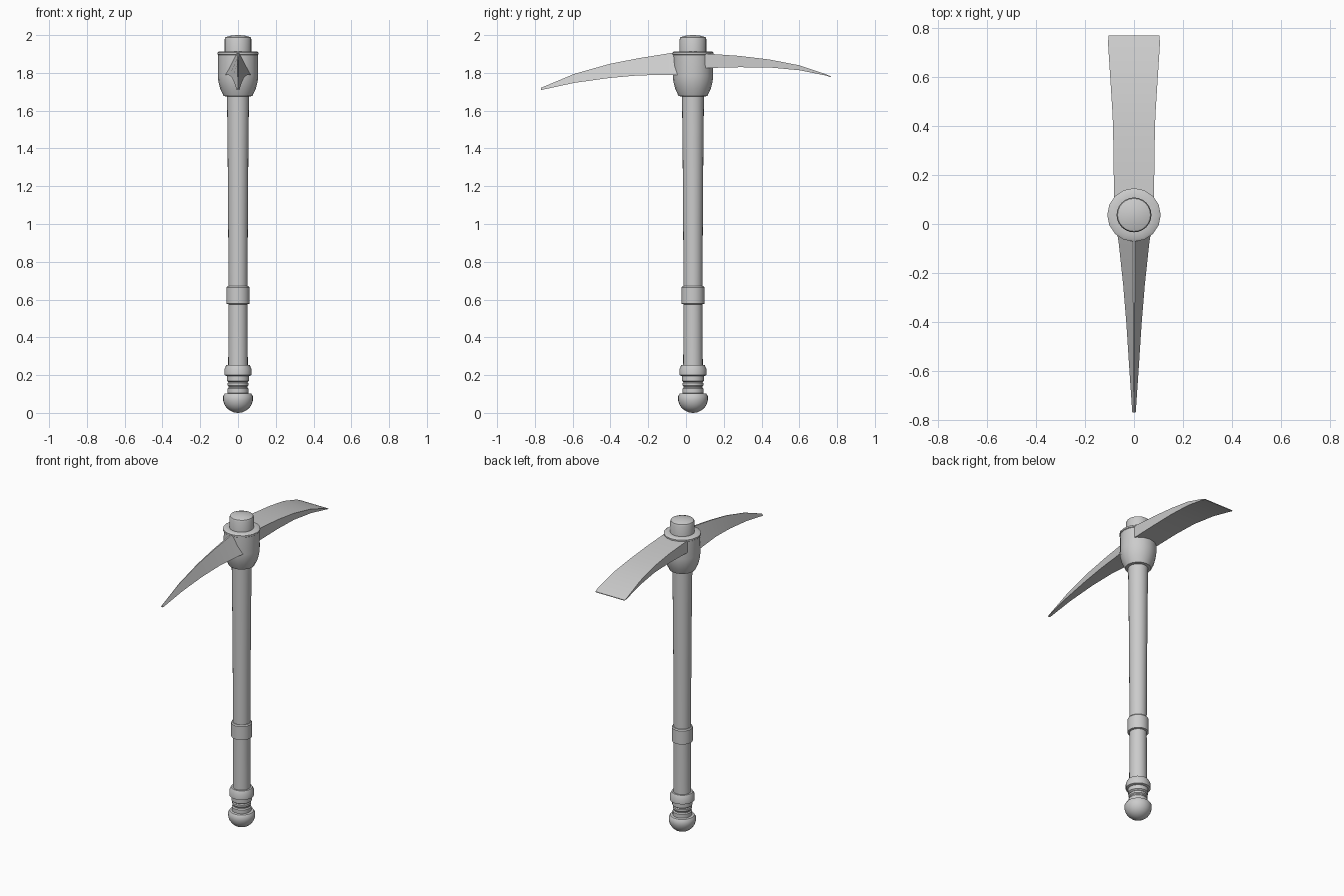
import bpy, bmesh, math

CY = 0.037  # the handle axis sits slightly behind the origin


def finish(name, bm, angle=35):
    bmesh.ops.remove_doubles(bm, verts=bm.verts, dist=1e-5)
    bmesh.ops.recalc_face_normals(bm, faces=bm.faces)
    me = bpy.data.meshes.new(name)
    bm.to_mesh(me)
    bm.free()
    ob = bpy.data.objects.new(name, me)
    bpy.context.collection.objects.link(ob)
    bpy.ops.object.select_all(action='DESELECT')
    ob.select_set(True)
    bpy.context.view_layer.objects.active = ob
    bpy.ops.object.shade_smooth_by_angle(angle=math.radians(angle))
    return ob


def skin(bm, rings):
    """Bridge closed rings of points and cap both ends."""
    rows = [[bm.verts.new(p) for p in ring] for ring in rings]
    n = len(rows[0])
    for a, b in zip(rows, rows[1:]):
        for i in range(n):
            j = (i + 1) % n
            bm.faces.new((a[i], a[j], b[j], b[i]))
    bm.faces.new(rows[0])
    bm.faces.new(rows[-1])


def lathe(name, profile, n=24):
    """Turned part from (radius, height) pairs."""
    bm = bmesh.new()
    skin(bm, [[(r * math.cos(2 * math.pi * i / n),
                CY + r * math.sin(2 * math.pi * i / n), z) for i in range(n)]
              for r, z in profile])
    return finish(name, bm)


# Handle shaft
lathe("shaft", [(0.052, 0.22), (0.050, 0.62), (0.052, 1.0), (0.055, 1.4), (0.059, 1.75)])

# Rounded pommel with a grooved neck
dome = [(0.079 * math.sin(a), 0.079 - 0.075 * math.cos(a) - 0.004)
        for a in (math.radians(d) for d in (3, 18, 34, 50, 66, 82))]
lathe("pommel", dome + [(0.079, 0.088), (0.070, 0.102), (0.056, 0.104), (0.056, 0.128),
                        (0.050, 0.134), (0.050, 0.140), (0.055, 0.146), (0.055, 0.158),
                        (0.050, 0.163), (0.059, 0.170), (0.059, 0.20)])
lathe("lower_collar", [(0.058, 0.195), (0.072, 0.200), (0.072, 0.232), (0.062, 0.253), (0.050, 0.253)])

# Grip ring
lathe("grip_ring", [(0.050, 0.575), (0.061, 0.578), (0.061, 0.664), (0.056, 0.671), (0.050, 0.671)])

# Head socket and rim
lathe("head_socket", [(0.058, 1.675), (0.076, 1.677), (0.094, 1.715), (0.104, 1.755),
                      (0.107, 1.785), (0.105, 1.895), (0.109, 1.898), (0.109, 1.908),
                      (0.100, 1.914), (0.070, 1.914)], 16)

# Handle end above the head
lathe("handle_end", [(0.071, 1.89), (0.071, 1.978), (0.067, 1.988), (0.045, 1.996), (0.010, 2.0)])

# Pointed spike: triangular section (y, half width, top, bottom)
spike = [(0.0, 0.074, 1.912, 1.788), (-0.08, 0.062, 1.905, 1.789), (-0.249, 0.044, 1.878, 1.787),
         (-0.407, 0.031, 1.847, 1.773), (-0.593, 0.019, 1.794, 1.747), (-0.768, 0.007, 1.721, 1.709)]
bm = bmesh.new()
skin(bm, [[(-w, y, b), (w, y, b), (w * 0.08, y, t), (-w * 0.08, y, t)] for y, w, t, b in spike])
finish("spike", bm, 30)

# Broad adze blade: flat rectangular section (y, half width, top, bottom)
blade = [(0.06, 0.081, 1.903, 1.823), (0.12, 0.082, 1.901, 1.826), (0.28, 0.083, 1.890, 1.830),
         (0.44, 0.087, 1.871, 1.829), (0.60, 0.097, 1.840, 1.814), (0.74, 0.106, 1.793, 1.786),
         (0.768, 0.103, 1.781, 1.777)]
bm = bmesh.new()
skin(bm, [[(-w, y, b), (w, y, b), (w, y, t), (-w, y, t)] for y, w, t, b in blade])
finish("adze_blade", bm, 30)
